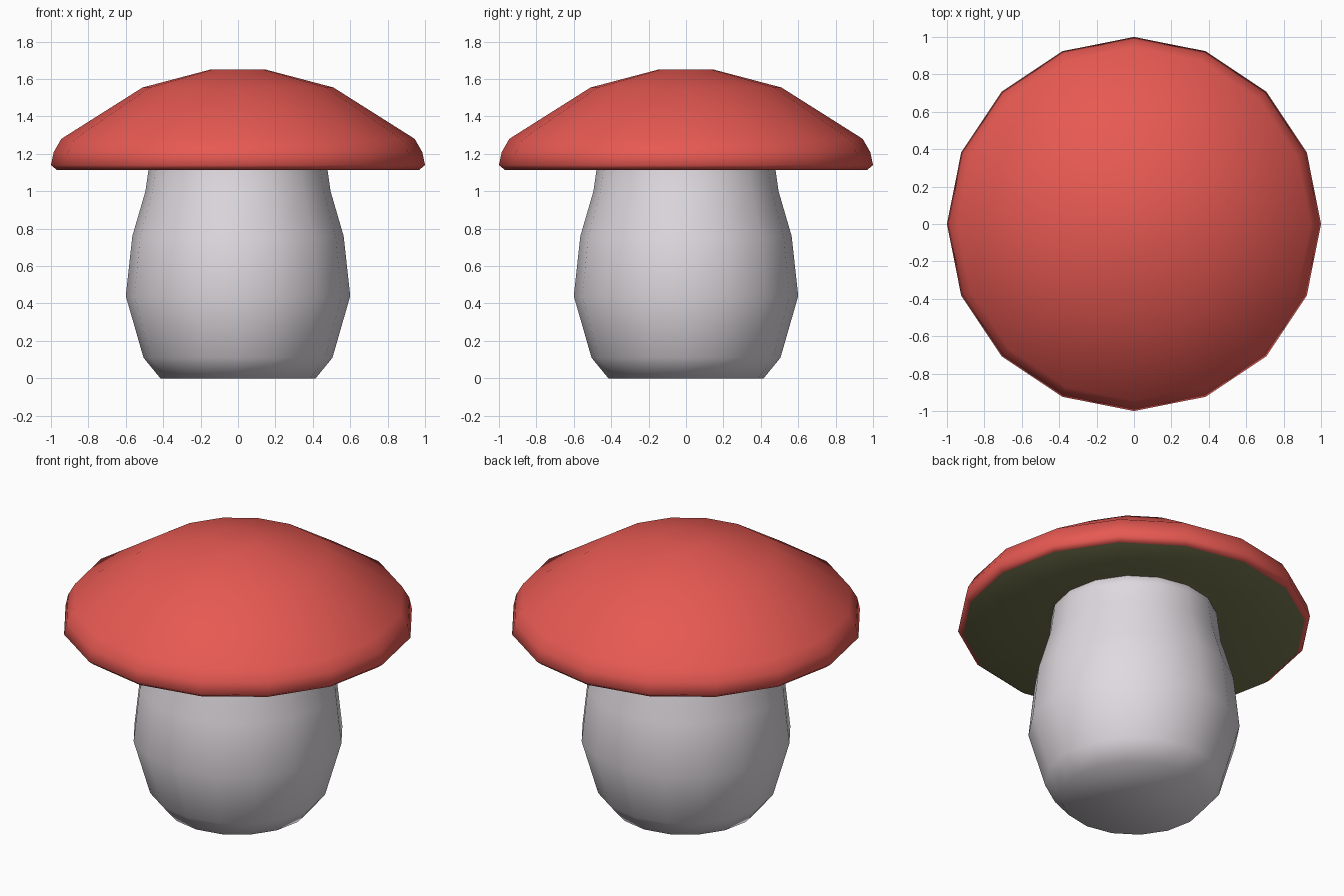
import bpy, bmesh, math

if "Cube" in bpy.data.objects:
    bpy.data.objects.remove(bpy.data.objects["Cube"])

SIDES = 16


def material(name, color):
    m = bpy.data.materials.new(name)
    m.diffuse_color = (*color, 1)
    m.use_nodes = True
    m.node_tree.nodes["Principled BSDF"].inputs["Base Color"].default_value = m.diffuse_color
    return m


def lathe(name, profile, mats, band_mats):
    """Revolve (radius, z) points, given bottom to top on the outside; cap both ends."""
    bm = bmesh.new()
    rings = []
    for r, z in profile:
        rings.append([bm.verts.new((r * math.cos(2 * math.pi * i / SIDES),
                                    r * math.sin(2 * math.pi * i / SIDES), z))
                      for i in range(SIDES)])
    for k in range(len(rings) - 1):
        a, b = rings[k], rings[k + 1]
        for i in range(SIDES):
            j = (i + 1) % SIDES
            f = bm.faces.new((a[i], a[j], b[j], b[i]))
            f.material_index = band_mats[k]
    bm.faces.new(rings[0][::-1]).material_index = band_mats[0]
    bm.faces.new(rings[-1]).material_index = band_mats[-1]
    for f in bm.faces:
        f.smooth = True
    bmesh.ops.recalc_face_normals(bm, faces=bm.faces)
    mesh = bpy.data.meshes.new(name)
    bm.to_mesh(mesh)
    bm.free()
    for m in mats:
        mesh.materials.append(m)
    ob = bpy.data.objects.new(name, mesh)
    bpy.context.collection.objects.link(ob)
    return ob


red = material("cap_red", (0.8, 0.1, 0.085))
olive = material("gill_olive", (0.19, 0.19, 0.085))
pale = material("stem_pale", (0.74, 0.70, 0.74))

# Bulging stem, its top tucked into the cap
stem_profile = [(0.415, 0), (0.505, 0.11), (0.60, 0.44), (0.565, 0.76),
                (0.495, 1.0), (0.475, 1.14), (0.47, 1.2)]
lathe("stem", stem_profile, [pale], [0] * 6)

# Cap: olive underside rising towards the stem, red rim and dome
cap_profile = [(0.46, 1.18), (0.51, 1.2), (0.97, 1.115), (1.0, 1.14), (0.985, 1.21),
               (0.945, 1.28), (0.51, 1.555), (0.15, 1.65)]
lathe("cap", cap_profile, [red, olive], [1, 1, 0, 0, 0, 0, 0])
